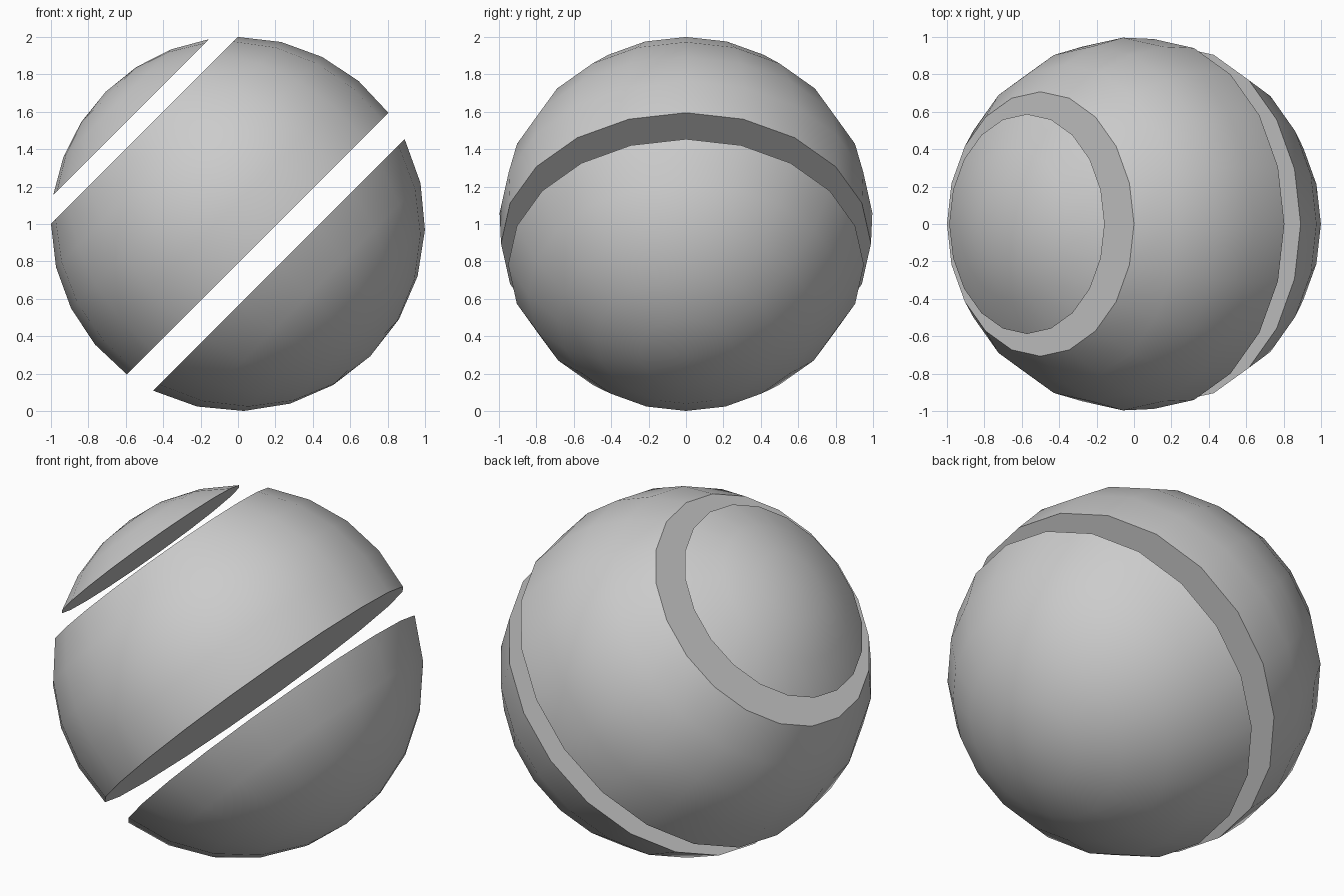
import bpy
import bmesh
from math import sin, cos, radians, tau
from mathutils import Matrix

cube = bpy.data.objects.get("Cube")
if cube:
    bpy.data.objects.remove(cube, do_unlink=True)

SIDES = 20

grey = bpy.data.materials.new("light_grey")
grey.use_nodes = True
colour = (0.6, 0.6, 0.6, 1)
grey.diffuse_color = colour
grey.node_tree.nodes["Principled BSDF"].inputs["Base Color"].default_value = colour

# Tilt the slicing axis and lift the unit ball onto the ground
PLACE = Matrix.Translation((0, 0, 1)) @ Matrix.Rotation(radians(-45), 4, "Y")


def ball_slice(name, start, end, steps):
    """Closed slice of a unit ball between two angles from its axis."""
    angles = [radians(start + (end - start) * i / steps) for i in range(steps + 1)]
    profile = [(sin(a), cos(a)) for a in angles]
    # Close the flat cuts with a point on the axis
    if start > 0:
        profile.insert(0, (0, profile[0][1]))
    if end < 180:
        profile.append((0, profile[-1][1]))

    bm = bmesh.new()
    verts = [bm.verts.new((r, 0, z)) for r, z in profile]
    edges = [bm.edges.new(pair) for pair in zip(verts, verts[1:])]
    bmesh.ops.spin(bm, geom=verts + edges, cent=(0, 0, 0), axis=(0, 0, 1),
                   angle=tau, steps=SIDES)
    bmesh.ops.remove_doubles(bm, verts=bm.verts, dist=0.0001)
    # Merge each flat fan into a single face
    bmesh.ops.dissolve_limit(bm, angle_limit=radians(0.5), verts=bm.verts, edges=bm.edges)
    bmesh.ops.recalc_face_normals(bm, faces=bm.faces)
    bm.transform(PLACE)

    mesh = bpy.data.meshes.new(name)
    bm.to_mesh(mesh)
    bm.free()
    mesh.materials.append(grey)
    obj = bpy.data.objects.new(name, mesh)
    bpy.context.collection.objects.link(obj)
    bpy.ops.object.select_all(action="DESELECT")
    obj.select_set(True)
    bpy.context.view_layer.objects.active = obj
    bpy.ops.object.shade_smooth_by_angle(angle=radians(30))
    return obj


# Small upper cap, wide middle band and large lower cap
ball_slice("upper_cap", 0, 36, 3)
ball_slice("middle_band", 45, 98.5, 4)
ball_slice("lower_cap", 108, 180, 5)
